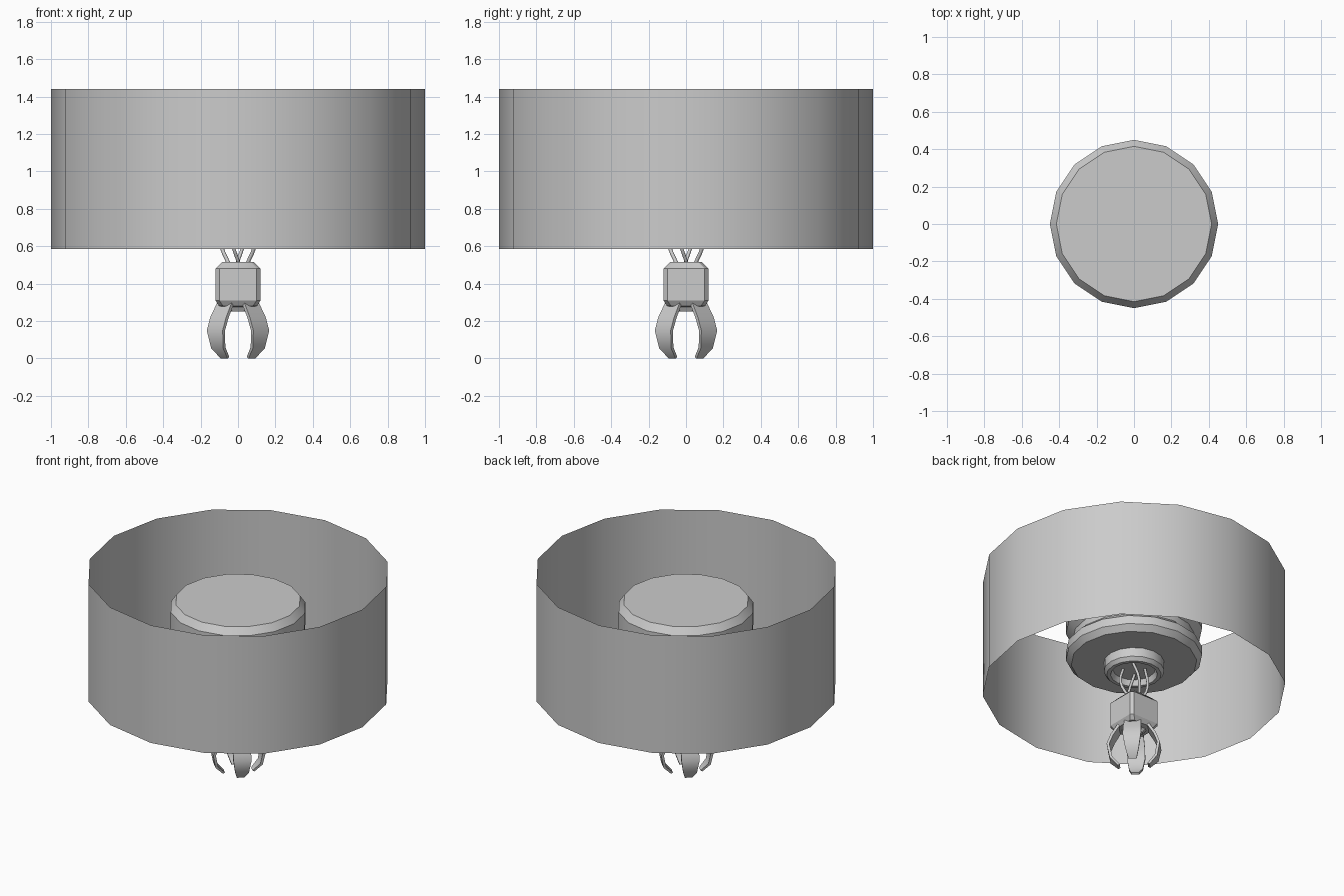
import bpy, bmesh
from math import sin, cos, pi, radians

if "Cube" in bpy.data.objects:
    bpy.data.objects.remove(bpy.data.objects["Cube"])


def loft(name, rings, caps=True, angle=30):
    """Skin a stack of equal-length rings into one object."""
    bm = bmesh.new()
    vs = [[bm.verts.new(p) for p in r] for r in rings]
    n = len(rings[0])
    for a, b in zip(vs, vs[1:]):
        for i in range(n):
            j = (i + 1) % n
            bm.faces.new((a[i], a[j], b[j], b[i]))
    if caps:
        bm.faces.new(vs[0][::-1])
        bm.faces.new(vs[-1])
        bmesh.ops.recalc_face_normals(bm, faces=bm.faces)
    me = bpy.data.meshes.new(name)
    bm.to_mesh(me)
    bm.free()
    ob = bpy.data.objects.new(name, me)
    bpy.context.collection.objects.link(ob)
    bpy.ops.object.select_all(action='DESELECT')
    ob.select_set(True)
    bpy.context.view_layer.objects.active = ob
    bpy.ops.object.shade_smooth_by_angle(angle=radians(angle))
    return ob


def circle(r, z, n=16):
    return [(r * cos(2 * pi * i / n), r * sin(2 * pi * i / n), z) for i in range(n)]


def square(h, z, c=0.02):
    """Square ring of half width h with cut corners."""
    k = h - c
    return [(h, -k, z), (h, k, z), (k, h, z), (-k, h, z),
            (-h, k, z), (-h, -k, z), (-k, -h, z), (k, -h, z)]


# Outer open wall, a single sheet
loft("outer_wall", [circle(1, 0.585), circle(1, 1.44)], caps=False)

# Central drum with a groove around it
drum = [(0.415, 0.79), (0.45, 0.83), (0.45, 0.89), (0.405, 0.93), (0.405, 0.98),
        (0.45, 1.03), (0.45, 1.19), (0.415, 1.24)]
loft("drum", [circle(r, z) for r, z in drum])

# Cable socket under the drum, with a recess
socket = [(0.20, 0.80), (0.20, 0.725), (0.18, 0.70), (0.155, 0.70), (0.14, 0.74)]
loft("cable_socket", [circle(r, z) for r, z in socket])

# Twisted cables between socket and claw block
for i in range(4):
    a = pi / 4 + i * pi / 2
    cu = bpy.data.curves.new("cable", 'CURVE')
    cu.dimensions = '3D'
    cu.bevel_depth = 0.01
    cu.bevel_resolution = 1
    cu.resolution_u = 4
    sp = cu.splines.new('BEZIER')
    path = [(0.07, 0.0, 0.75), (0.095, 0.45, 0.62), (0.05, 0.9, 0.505)]
    sp.bezier_points.add(len(path) - 1)
    for bp, (r, t, z) in zip(sp.bezier_points, path):
        bp.co = (r * cos(a + t), r * sin(a + t), z)
        bp.handle_left_type = bp.handle_right_type = 'AUTO'
    bpy.context.collection.objects.link(bpy.data.objects.new("cable", cu))

# Claw block
block = [(0.05, 0.25), (0.065, 0.275), (0.10, 0.28), (0.12, 0.31), (0.12, 0.48), (0.085, 0.515)]
loft("claw_block", [square(h, z) for h, z in block])

# Four curved fingers on the diagonals: outer radius, height, half width
finger = [(0.06, 0.305, 0.045), (0.105, 0.295, 0.055), (0.15, 0.22, 0.06),
          (0.176, 0.15, 0.06), (0.158, 0.055, 0.045), (0.105, 0.0, 0.026)]
inset = [(0.0, -0.018), (-0.014, -0.012), (-0.018, -0.004),
         (-0.018, 0.0), (-0.017, 0.006), (-0.013, 0.008)]
for i in range(4):
    rings = []
    for (r, z, w), (dr, dz) in zip(finger, inset):
        rings.append([(r, -w, z), (r, w, z), (r + dr, w, z + dz), (r + dr, -w, z + dz)])
    ob = loft("claw_finger", rings, angle=45)
    ob.rotation_euler.z = pi / 4 + i * pi / 2
